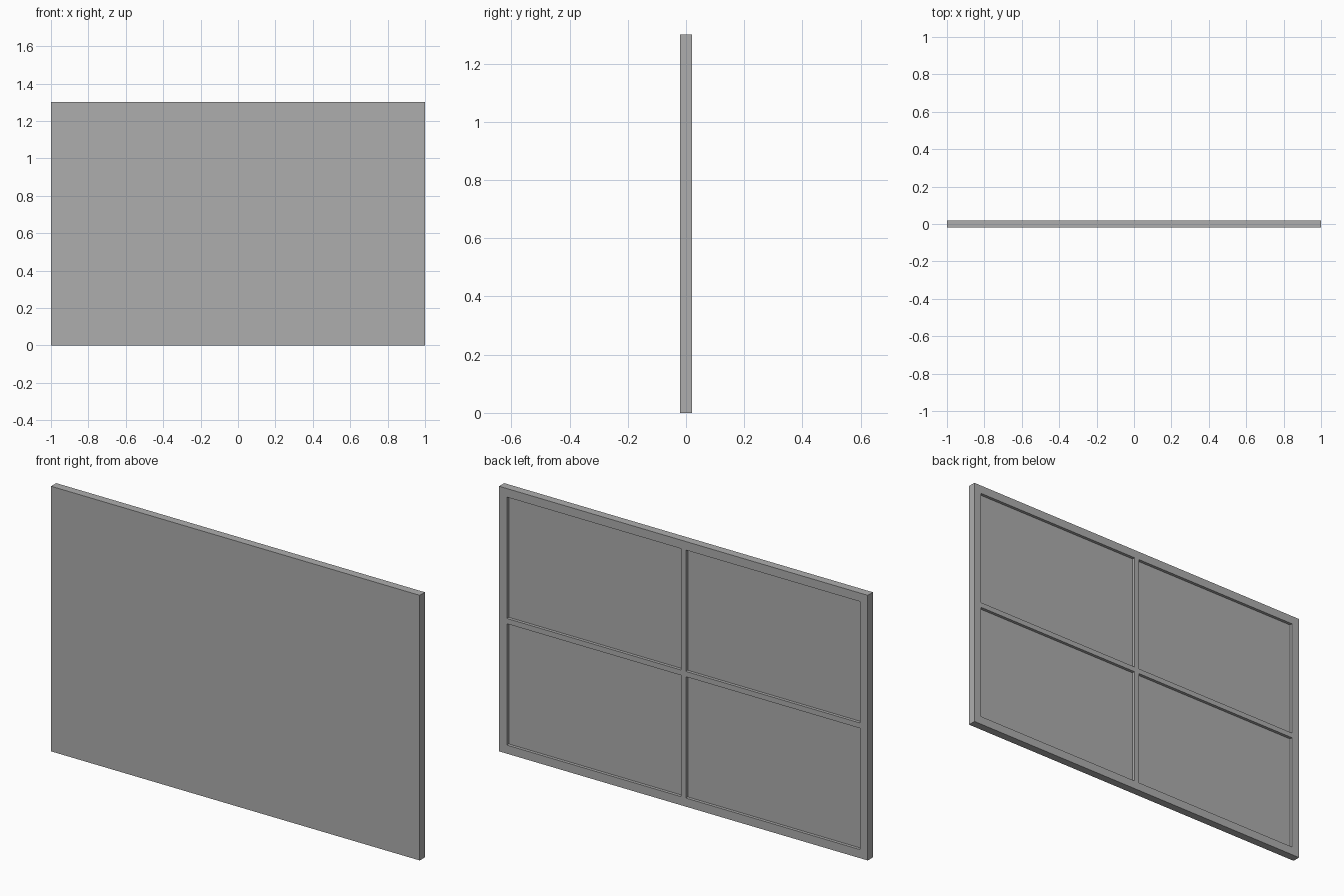
import bpy
import bmesh
from mathutils import Matrix, Vector

cube = bpy.data.objects.get("Cube")
if cube:
    bpy.data.objects.remove(cube, do_unlink=True)

WIDTH, DEPTH, HEIGHT = 2.0, 0.04, 1.3
RIM = 0.042      # outer border
BAR = 0.026      # cross bars
RECESS = 0.015   # depth of the back pockets

# Material
grey = bpy.data.materials.new("plain grey")
grey.use_nodes = True
colour = (0.42, 0.42, 0.42, 1)
grey.diffuse_color = colour
grey.node_tree.nodes["Principled BSDF"].inputs["Base Color"].default_value = colour

# Solid slab
bm = bmesh.new()
bmesh.ops.create_cube(bm, size=1, matrix=Matrix.Translation((0, 0, HEIGHT / 2))
                      @ Matrix.Diagonal((WIDTH, DEPTH, HEIGHT, 1)))


def cut(point, normal):
    geom = bm.verts[:] + bm.edges[:] + bm.faces[:]
    bmesh.ops.bisect_plane(bm, geom=geom, plane_co=point, plane_no=normal)


# Score the border and bar lines
for side in (-1, 1):
    for offset in (WIDTH / 2 - RIM, BAR / 2):
        cut(Vector((side * offset, 0, 0)), Vector((1, 0, 0)))
    for offset in (HEIGHT / 2 - RIM, BAR / 2):
        cut(Vector((0, 0, HEIGHT / 2 + side * offset)), Vector((0, 0, 1)))

# Sink the four back pockets
bm.normal_update()
pockets = []
for face in bm.faces:
    c = face.calc_center_median()
    in_x = BAR / 2 < abs(c.x) < WIDTH / 2 - RIM
    in_z = BAR / 2 < abs(c.z - HEIGHT / 2) < HEIGHT / 2 - RIM
    if face.normal.y > 0.9 and in_x and in_z:
        pockets.append(face)
bmesh.ops.inset_individual(bm, faces=pockets, thickness=0, depth=-RECESS)
bmesh.ops.recalc_face_normals(bm, faces=bm.faces[:])

mesh = bpy.data.meshes.new("framed_panel")
bm.to_mesh(mesh)
bm.free()
mesh.materials.append(grey)
panel = bpy.data.objects.new("framed_panel", mesh)
bpy.context.collection.objects.link(panel)
